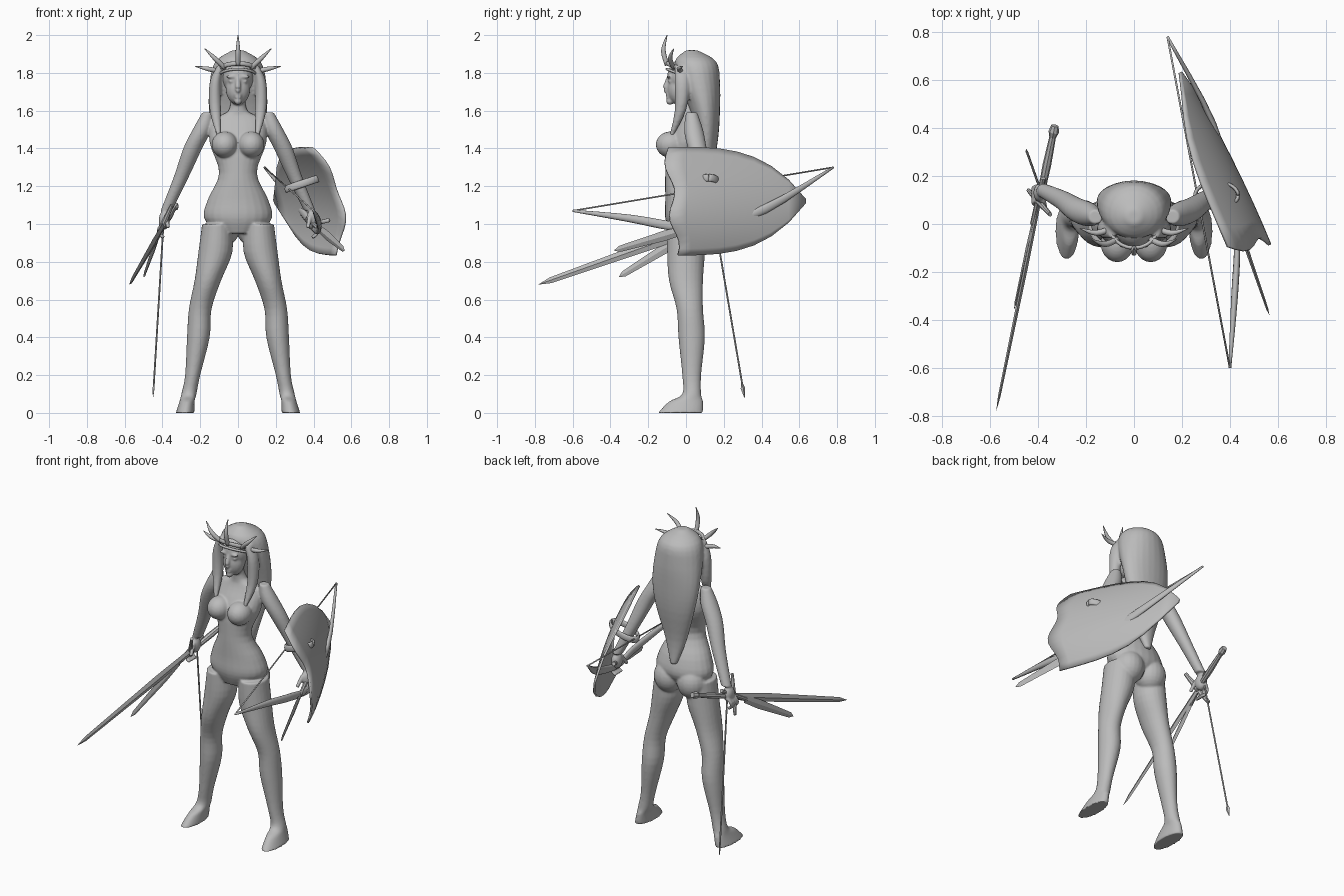
import bpy, bmesh, math
from mathutils import Vector, Matrix

old = bpy.data.objects.get("Cube")
if old:
    bpy.data.objects.remove(old)

material = bpy.data.materials.new("plain grey")
material.use_nodes = True
grey = (.5, .5, .5, 1)
material.diffuse_color = grey
material.node_tree.nodes["Principled BSDF"].inputs["Base Color"].default_value = grey

X_AXIS, Y_AXIS, Z_AXIS = Matrix.Identity(3)


def finish(name, bm, smooth=True):
    bmesh.ops.recalc_face_normals(bm, faces=bm.faces)
    mesh = bpy.data.meshes.new(name)
    bm.to_mesh(mesh)
    bm.free()
    mesh.materials.append(material)
    for polygon in mesh.polygons:
        polygon.use_smooth = smooth
    part = bpy.data.objects.new(name, mesh)
    bpy.context.scene.collection.objects.link(part)
    return part


def fuse(part, voxel, softness):
    """Merge overlapping volumes into one soft skin."""
    remesh = part.modifiers.new("fuse", 'REMESH')
    remesh.mode = 'VOXEL'
    remesh.voxel_size = voxel
    remesh.use_smooth_shade = True
    soften = part.modifiers.new("soften", 'SMOOTH')
    soften.iterations = softness


def spline(keys, steps):
    keys = [Vector(key) for key in keys]
    padded = keys[:1] + keys + keys[-1:]
    points = []
    for a, b, c, d in zip(padded, padded[1:], padded[2:], padded[3:]):
        for step in range(steps):
            t = step / steps
            bend = (a * 2 - b * 5 + c * 4 - d) * t + (b * 3 - a - c * 3 + d) * t * t
            points.append(b + (c - a + bend) * t / 2)
    return points + keys[-1:]


def sweep(bm, keys, sides=12, steps=4, across=Z_AXIS):
    """Oval tube through keys of x, y, z and two radii; level sections if across is None."""
    path = spline([key[:3] for key in keys], steps)
    radii = spline([key[3:] for key in keys], steps)
    rings = []
    for i, (centre, (wide, tall)) in enumerate(zip(path, radii)):
        u, v = X_AXIS, Y_AXIS
        if across:
            tangent = (path[min(i + 1, len(path) - 1)] - path[max(i - 1, 0)]).normalized()
            u = tangent.cross(across).normalized()
            v = u.cross(tangent)
        angles = [math.tau * side / sides for side in range(sides)]
        rings.append([bm.verts.new(centre + u * wide * math.cos(a) + v * tall * math.sin(a)) for a in angles])
    for low, high in zip(rings, rings[1:]):
        for i in range(sides):
            bm.faces.new((low[i - 1], low[i], high[i], high[i - 1]))
    bm.faces.new(rings[0])
    bm.faces.new(rings[-1])


def stack(bm, keys):
    sweep(bm, keys, sides=24, across=None)


def shaft(bm, start, end, wide, tall, profile=((0, 1), (1, 1)), sides=8):
    """Straight bar whose profile gives position along it and thickness there."""
    keys = [(*start.lerp(end, along), wide * scale, tall * scale) for along, scale in profile]
    sweep(bm, keys, sides, steps=1)


def ball(bm, centre, radii):
    shape = Matrix.Translation(centre) @ Matrix.Diagonal((*radii, 1))
    bmesh.ops.create_uvsphere(bm, u_segments=20, v_segments=14, radius=1, matrix=shape)


def mirror(bm):
    copy = bmesh.ops.duplicate(bm, geom=bm.verts[:] + bm.edges[:] + bm.faces[:])["geom"]
    verts = [item for item in copy if isinstance(item, bmesh.types.BMVert)]
    bmesh.ops.scale(bm, vec=(-1, 1, 1), verts=verts)


# leg, foot, arm and hand on one side
body = bmesh.new()
stack(body, [(.11, 0, 1, .08, .1), (.12, 0, .85, .09, .1), (.16, 0, .7, .07, .09),
             (.2, .02, .55, .06, .07), (.21, .03, .4, .06, .07), (.24, .03, .2, .04, .05),
             (.26, .03, .1, .04, .05), (.27, 0, .06, .04, .09), (.28, -.03, 0, .05, .12)])
stack(body, [(.16, .03, 1.59, .03, .03), (.19, .04, 1.5, .05, .05), (.24, .06, 1.4, .05, .05),
             (.3, .1, 1.25, .04, .04), (.38, .14, 1.07, .03, .03)])
hand = Vector((.39, .13, 1.02))
ball(body, hand, (.03, .04, .05))
for finger in range(4):
    knuckle = hand + Vector((.01, .03 - .02 * finger, -.02))
    curl = [(0, 0, 0), (.02, -.01, -.03), (.01, -.02, -.06), (-.01, -.02, -.07)]
    sweep(body, [(*(knuckle + Vector(offset)), .01, .01) for offset in curl])
shaft(body, hand + Vector((-.01, -.03, .02)), hand + Vector((-.02, -.07, -.04)), .012, .012)

# bust, seat and eyes on one side
ball(body, (.07, -.08, 1.42), (.07, .08, .07))
ball(body, (.08, .05, .98), (.09, .09, .1))
ball(body, (.035, -.09, 1.78), (.03, .012, .008))
ball(body, (.035, -.085, 1.755), (.015, .01, .008))
mirror(body)

# torso, neck, head and face
stack(body, [(0, 0, .95, .1, .08), (0, .01, 1.03, .18, .12), (0, 0, 1.13, .16, .11),
             (0, -.03, 1.27, .1, .08), (0, 0, 1.43, .15, .1), (0, .02, 1.55, .14, .06),
             (0, .01, 1.6, .05, .04), (0, 0, 1.7, .04, .04)])
ball(body, (0, 0, 1.78), (.085, .1, .1))
ball(body, (0, -.04, 1.715), (.065, .06, .085))
ball(body, (0, -.085, 1.65), (.02, .02, .02))
sweep(body, [(0, -.09, 1.78, .01, .01), (0, -.11, 1.72, .015, .014), (0, -.1, 1.7, .01, .01)])
for lip in (1.67, 1.685):
    ball(body, (0, -.095, lip), (.02, .012, .007))
fuse(finish("body", body), voxel=.006, softness=6)

# long hair with two front locks
hair = bmesh.new()
stack(hair, [(.09, -.03, 1.84, .02, .03), (.12, -.02, 1.75, .03, .04),
             (.12, -.03, 1.6, .03, .03), (.1, -.08, 1.46, .01, .01)])
mirror(hair)
stack(hair, [(0, .03, 1.92, .03, .03), (0, .05, 1.86, .12, .11), (0, .07, 1.75, .15, .11),
             (0, .1, 1.6, .155, .08), (0, .11, 1.45, .13, .06), (0, .1, 1.25, .07, .04),
             (0, .12, 1.1, .02, .02)])
fuse(finish("hair", hair), voxel=.008, softness=4)

# tiara with two bands and five spikes
tiara = bmesh.new()


def around_head(degrees, reach, bottom, rise):
    angle = math.radians(degrees)
    return Vector((reach * math.sin(angle), -.1 * math.cos(angle), bottom + rise * math.cos(angle)))


for bottom, height in ((1.81, .012), (1.78, .007)):
    sweep(tiara, [(*around_head(angle, .105, bottom, .04), .008, height) for angle in range(-90, 91, 15)], steps=1)
for angle in (-80, -50, 0, 50, 80):
    base = around_head(angle, .09, 1.8, .04)
    tip = around_head(angle, .23, 1.8, .2)
    middle = base.lerp(tip, .5) - Y_AXIS * .02
    sweep(tiara, [(*base, .012, .012), (*middle, .012, .012), (*tip, .002, .002)], across=Y_AXIS)
finish("tiara", tiara)

# sword with a crossguard
LEAF = ((0, .8), (.3, 1), (.93, .6), (1, .03))
pommel, sword_tip = Vector((-.33, .41, 1.1)), Vector((-.575, -.78, .68))
blade = bmesh.new()
shaft(blade, pommel.lerp(sword_tip, .26), sword_tip, .009, .026, LEAF, sides=4)
finish("sword_blade", blade, smooth=False)
hilt = bmesh.new()
shaft(hilt, pommel, pommel.lerp(sword_tip, .27), .02, .02, ((0, .8), (.08, 1.1), (.15, .7), (.5, .9), (1, .7)))
shaft(hilt, Vector((-.44, .14, .9)), Vector((-.35, .04, 1.1)), .014, .018, ((0, .6), (.5, 1), (1, .6)))
finish("sword_hilt", hilt, smooth=False)

# leaf shaped dagger in each hand
dagger_tips = {"right": Vector((-.5, -.355, .72)), "left": Vector((.565, -.38, .86))}
for side, tip in dagger_tips.items():
    grip = Vector((math.copysign(.4, tip.x), .1, 1))
    dagger = bmesh.new()
    shaft(dagger, grip.lerp(tip, .2), tip, .008, .027, LEAF, sides=4)
    shaft(dagger, grip.lerp(tip, -.2), grip.lerp(tip, .22), .012, .012)
    finish(side + "_dagger", dagger, smooth=False)

# arrow pointing down from the right hand
arrow = bmesh.new()
point, nock = Vector((-.45, .31, .08)), Vector((-.39, .14, 1.08))
shaft(arrow, point, nock, .005, .005, ((.05, 1), (1, 1)))
shaft(arrow, point, nock, .006, .013, ((0, .1), (.05, 1), (.08, .3)), sides=4)
finish("arrow", arrow, smooth=False)

# bow and string
thin, limb, grip = (.006, .006), (.013, .024), (.014, .02)
lower_end, upper_end = Vector((.4, -.6, 1.07)), Vector((.14, .78, 1.3))
bow = bmesh.new()
sweep(bow, [(*lower_end, *thin), (.42, -.3, 1.03, *grip), (.43, -.08, .99, *limb), (.41, .1, .97, *grip),
            (.33, .42, 1.08, *limb), (*upper_end, *thin)])
finish("bow", bow)
string = bmesh.new()
shaft(string, lower_end, upper_end, .004, .004)
finish("bow_string", string)

# curved shield with a wavy front edge and a pointed rear
shield = bmesh.new()
COLUMNS, ROWS = 8, 16
grid = []
for column in range(COLUMNS + 1):
    along = .99 * column / COLUMNS
    half_height = .285 * (1 - along ** 3.5)
    line = []
    for row in range(ROWS + 1):
        up = row / ROWS
        z = 1.12 + half_height * (2 * up - 1)
        wave = .05 * (1 - up) + .02 * math.cos(math.tau * (2 * up - 1.2))
        y = -.1 + .74 * along + wave * max(0, 1 - 4 * along)
        bulge = .06 * along * (1 - along)
        x = .575 - .5 * (y + .1) - 1.1 * (z - 1) ** 2 + bulge
        line.append(shield.verts.new((x, y, z)))
    grid.append(line)
for near, far in zip(grid, grid[1:]):
    for row in range(ROWS):
        shield.faces.new((near[row], far[row], far[row + 1], near[row + 1]))
solid = finish("shield", shield).modifiers.new("thickness", 'SOLIDIFY')
solid.thickness = .012
solid.offset = 0

# forearm strap and hand grip of the shield
straps = bmesh.new()
turns = [math.tau * turn / 24 for turn in range(25)]
sweep(straps, [(.345 + .09 * math.cos(a), .12 + .055 * math.sin(a), 1.215 + .03 * math.cos(a), .008, .02)
               for a in turns], steps=1)
shaft(straps, Vector((.4, .14, 1)), Vector((.48, .03, 1.02)), .011, .011)
finish("shield_straps", straps)
